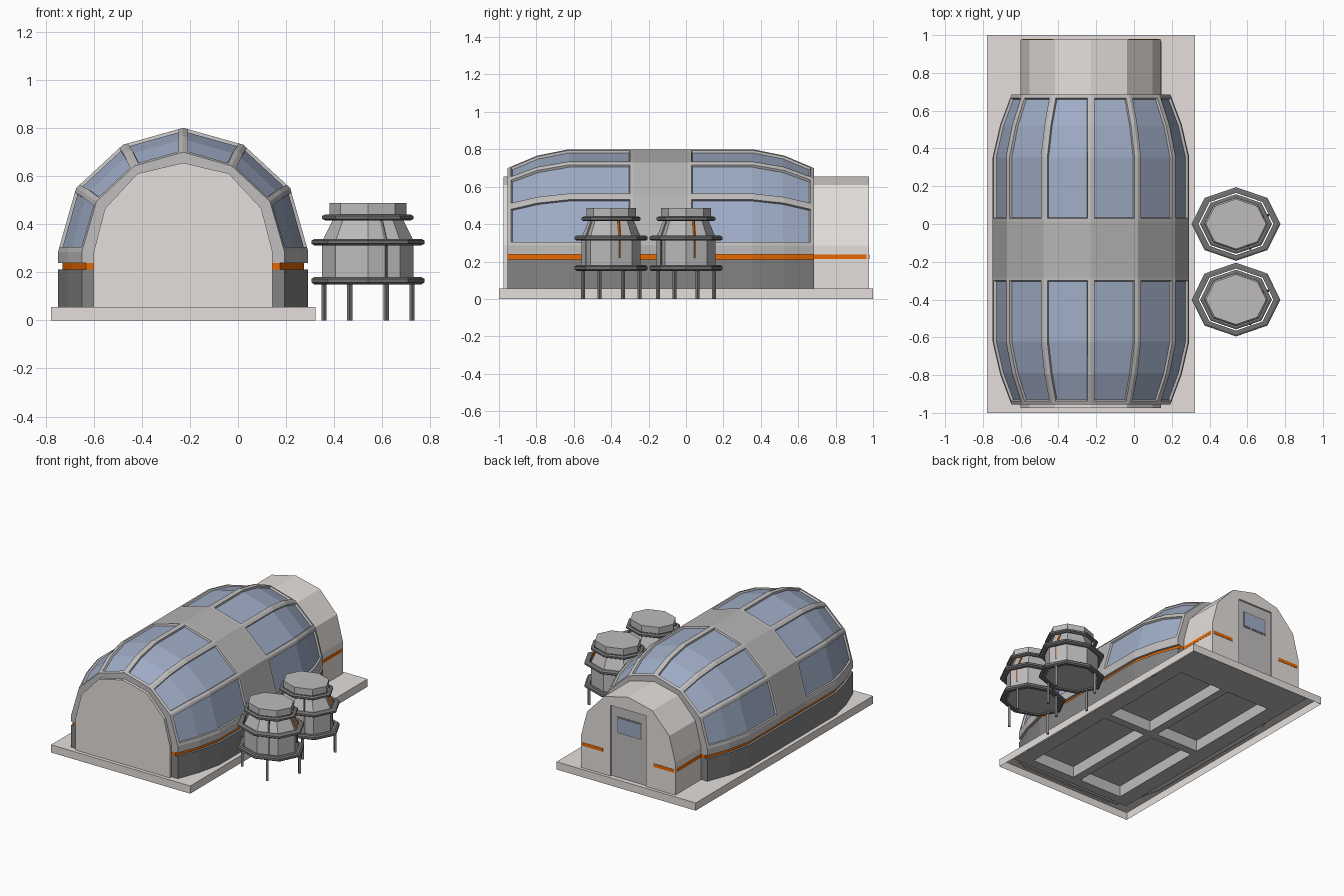
import bpy, bmesh, math
from mathutils import Vector

if "Cube" in bpy.data.objects:
    bpy.data.objects.remove(bpy.data.objects["Cube"])

CX, CY = -0.228, -0.135      # centre of the domed hall


def mat(name, r, g, b):
    m = bpy.data.materials.new(name)
    m.diffuse_color = (r, g, b, 1)
    m.use_nodes = True
    m.node_tree.nodes["Principled BSDF"].inputs["Base Color"].default_value = m.diffuse_color
    return m


PALE = mat("pale_concrete", 0.78, 0.74, 0.71)
FRAME = mat("frame_grey", 0.53, 0.51, 0.51)
HULL = mat("hull_grey", 0.47, 0.46, 0.46)
WALL = mat("wall_dark_grey", 0.23, 0.23, 0.23)
DARK = mat("ring_charcoal", 0.17, 0.17, 0.17)
TANK = mat("tank_grey", 0.51, 0.50, 0.505)
GLASS = mat("glass_blue", 0.35, 0.42, 0.57)
ORANGE = mat("orange_trim", 0.88, 0.15, 0.0)


def finish(bm, name, *mats, recalc=True):
    if recalc:
        bmesh.ops.recalc_face_normals(bm, faces=bm.faces)
    me = bpy.data.meshes.new(name)
    bm.to_mesh(me)
    bm.free()
    for m in mats:
        me.materials.append(m)
    ob = bpy.data.objects.new(name, me)
    bpy.context.collection.objects.link(ob)
    return ob


def loft(bm, rings):
    """Skin closed rings of points and cap both ends; returns rows of faces."""
    vs = [[bm.verts.new(p) for p in r] for r in rings]
    n = len(vs[0])
    rows = [[bm.faces.new((a[i], a[(i + 1) % n], b[(i + 1) % n], b[i])) for i in range(n)]
            for a, b in zip(vs, vs[1:])]
    bm.faces.new(vs[0])
    bm.faces.new(vs[-1])
    return rows


def open_below(bm):
    """Orient the shell outward, then drop its underside."""
    bmesh.ops.recalc_face_normals(bm, faces=bm.faces)
    bmesh.ops.delete(bm, geom=[f for f in bm.faces if f.normal.z < -0.9], context='FACES_ONLY')


def box(name, x0, x1, y0, y1, z0, z1, m):
    bm = bmesh.new()
    loft(bm, [[(x0, y0, z), (x1, y0, z), (x1, y1, z), (x0, y1, z)] for z in (z0, z1)])
    return finish(bm, name, m)


def beam(name, a, b, r, m):
    """Thin square bar between two points."""
    bm = bmesh.new()
    bmesh.ops.create_cone(bm, cap_ends=True, segments=4, radius1=r, radius2=r,
                          depth=(Vector(b) - Vector(a)).length)
    ob = finish(bm, name, m)
    ob.location = (Vector(a) + Vector(b)) / 2
    ob.rotation_euler = (Vector(b) - Vector(a)).to_track_quat('Z', 'Y').to_euler()


def mirrored(half):
    """Half arch (top to bottom) -> full closed outline."""
    return half + [(-x, z) for x, z in reversed(half) if x > 0]


# foundation slab: a rim with a top that is open over the floor
XS = [-0.777, -0.60, CX - 0.03, CX + 0.03, 0.145, 0.323]
YS = [-1, -0.86, -0.13, -0.07, 0.66, 1]
bm = bmesh.new()
v = [[bm.verts.new((x, y, 0.055)) for y in YS] for x in XS]
for i in range(5):
    for j in range(5):
        if not (i in (1, 3) and j in (1, 3)):
            bm.faces.new((v[i][j], v[i + 1][j], v[i + 1][j + 1], v[i][j + 1]))
edge = [(XS[0], -1), (XS[-1], -1), (XS[-1], 1), (XS[0], 1)]
for (ax, ay), (bx, by) in zip(edge, edge[1:] + edge[:1]):
    bm.faces.new([bm.verts.new(p) for p in ((ax, ay, 0), (bx, by, 0), (bx, by, 0.055), (ax, ay, 0.055))])
finish(bm, "foundation_slab", PALE, recalc=False)

# floor underside with four deep bays between its bars
bm = bmesh.new()
XS[0], XS[-1], YS[0], YS[-1] = -0.71, 0.255, -0.93, 0.93
v = [[bm.verts.new((x, y, 0.05)) for y in YS] for x in XS]
bays = []
for i in range(5):
    for j in range(5):
        f = bm.faces.new((v[i][j], v[i][j + 1], v[i + 1][j + 1], v[i + 1][j]))
        if i in (1, 3) and j in (1, 3):
            bays.append(f)
bm.normal_update()
bmesh.ops.inset_individual(bm, faces=bays, thickness=0.001, depth=-0.08)
finish(bm, "floor_underside", FRAME, recalc=False)

# plan of the hall: (distance from its middle, width scale, height scale)
ENDS = [(0.145, 1, 1), (0.49, 1, 1), (0.66, 0.925, 0.94), (0.82, 0.81, 0.82)]
STATIONS = [(-d, w, h) for d, w, h in reversed(ENDS)] + ENDS

# faceted vault with recessed windows
ARCH = mirrored([(0, 0.80), (0.25, 0.73), (0.445, 0.55), (0.52, 0.285), (0.52, 0.238)])
bm = bmesh.new()
rows = loft(bm, [[(CX + x * w, CY + d, z if z < 0.29 else 0.24 + (z - 0.24) * h) for x, z in ARCH]
                 for d, w, h in STATIONS])
bmesh.ops.recalc_face_normals(bm, faces=bm.faces)
for f in rows[3]:
    f.material_index = 1
for span in (rows[:3], rows[4:]):
    for col in (0, 1, 2, 6, 7, 8):
        pane = [r[col] for r in span]
        bmesh.ops.inset_region(bm, faces=pane, thickness=0.020, use_even_offset=True)
        bmesh.ops.inset_region(bm, faces=pane, thickness=0.004, depth=-0.013, use_even_offset=True)
        for f in pane:
            f.material_index = 2
finish(bm, "vault", FRAME, HULL, GLASS)


def plan_prism(name, inset, z0, z1, m):
    right = [(0.52 * w - inset, d) for d, w, h in STATIONS]
    pts = right + [(-x, y) for x, y in reversed(right)]
    bm = bmesh.new()
    loft(bm, [[(CX + x, CY + y, z) for x, y in pts] for z in (z0, z1)])
    open_below(bm)
    finish(bm, name, m, recalc=False)


# lower wall and recessed orange band
plan_prism("lower_wall", 0, 0.052, 0.212, WALL)
plan_prism("orange_band", 0.018, 0.212, 0.238, ORANGE)

# entrance passage running through the hall, with a doorway notched in its rear wall
HALF = [(0, 0.655), (0.19, 0.61), (0.325, 0.465), (0.372, 0.285), (0.372, 0.052)]
PASS = HALF[::-1] + [(-x, z) for x, z in HALF[1:]]
bm = bmesh.new()
fr, bk = [[bm.verts.new((CX + x, y, z)) for x, z in PASS] for y in (-0.975, 0.978)]
for i in range(len(PASS) - 1):
    bm.faces.new((fr[i], fr[i + 1], bk[i + 1], bk[i]))
bm.faces.new(fr)
jamb = [[bm.verts.new((CX + x, y, z)) for x, z in ((-0.14, 0.052), (-0.14, 0.56), (0.14, 0.56), (0.14, 0.052))]
        for y in (0.978, 0.962)]
bm.faces.new(bk + jamb[0])
for i in range(3):
    bm.faces.new((jamb[0][i], jamb[0][i + 1], jamb[1][i + 1], jamb[1][i]))
finish(bm, "passage", PALE)

# door and its window
box("door", CX - 0.14, CX + 0.14, 0.957, 0.966, 0.055, 0.56, FRAME)
box("door_window_frame", CX - 0.097, CX + 0.097, 0.961, 0.968, 0.37, 0.49, WALL)
box("door_window", CX - 0.088, CX + 0.088, 0.963, 0.970, 0.38, 0.48, GLASS)

# orange trim on the passage
for s, side in ((-1, "left"), (1, "right")):
    a, b = sorted((CX + s * 0.366, CX + s * 0.3735))
    box(f"passage_trim_{side}", a, b, 0.67, 0.965, 0.213, 0.237, ORANGE)
    a, b = sorted((CX + s * 0.20, CX + s * 0.362))
    box(f"rear_trim_{side}", a, b, 0.973, 0.98, 0.213, 0.237, ORANGE)


def octagon(r, z, cy):
    return [(0.54 + r * math.cos(k * math.pi / 4), cy + 0.83 * r * math.sin(k * math.pi / 4), z)
            for k in range(8)]


def turned(name, cy, prof, m):
    """Stretched eight-sided turned shape from (radius, height) points."""
    bm = bmesh.new()
    loft(bm, [octagon(r, z, cy) for r, z in prof])
    finish(bm, name, m)


def hoop(name, cy, r0, r1, z, t, m):
    """Eight-sided ring of chamfered bar around a tank."""
    prof = [(r0, z - t), (r1 - 0.012, z - t), (r1, z - t / 2),
            (r1, z + t / 2), (r1 - 0.012, z + t), (r0, z + t)]
    bm = bmesh.new()
    vs = [[bm.verts.new(p) for p in octagon(r, h, cy)] for r, h in prof]
    for a, b in zip(vs, vs[1:] + vs[:1]):
        for i in range(8):
            j = (i + 1) % 8
            bm.faces.new((a[i], a[j], b[j], b[i]))
    finish(bm, name, m)


# two storage tanks on legs
for n, cy in (("front", -0.4), ("back", 0.0)):
    turned(f"{n}_tank_body", cy, [(0.19, 0.155), (0.19, 0.33), (0.145, 0.42), (0.145, 0.44)], TANK)
    turned(f"{n}_tank_cap", cy, [(0.16, 0.44), (0.16, 0.487)], TANK)
    for i, (r0, r1, z, t) in enumerate(((0.198, 0.235, 0.165, 0.015), (0.198, 0.235, 0.325, 0.013),
                                        (0.166, 0.19, 0.428, 0.012))):
        hoop(f"{n}_tank_ring_{i}", cy, r0, r1, z, t, DARK)
    for k in range(4):
        a = math.radians(22.5 + 90 * k)
        x, y = 0.54 + 0.198 * math.cos(a), cy + 0.163 * math.sin(a)
        beam(f"{n}_tank_leg_{k}", (x, y, 0), (x, y, 0.16), 0.011, WALL)
    # orange stripe and side pipe
    beam(f"{n}_tank_stripe", (0.712, cy + 0.047, 0.33), (0.668, cy + 0.04, 0.43), 0.007, ORANGE)
    beam(f"{n}_tank_stripe_low", (0.714, cy + 0.047, 0.22), (0.714, cy + 0.047, 0.32), 0.004, ORANGE)
    beam(f"{n}_tank_pipe", (0.615, cy - 0.13, 0.17), (0.615, cy - 0.13, 0.33), 0.008, DARK)
    beam(f"{n}_tank_pipe_top", (0.615, cy - 0.13, 0.33), (0.595, cy - 0.1, 0.42), 0.008, DARK)
